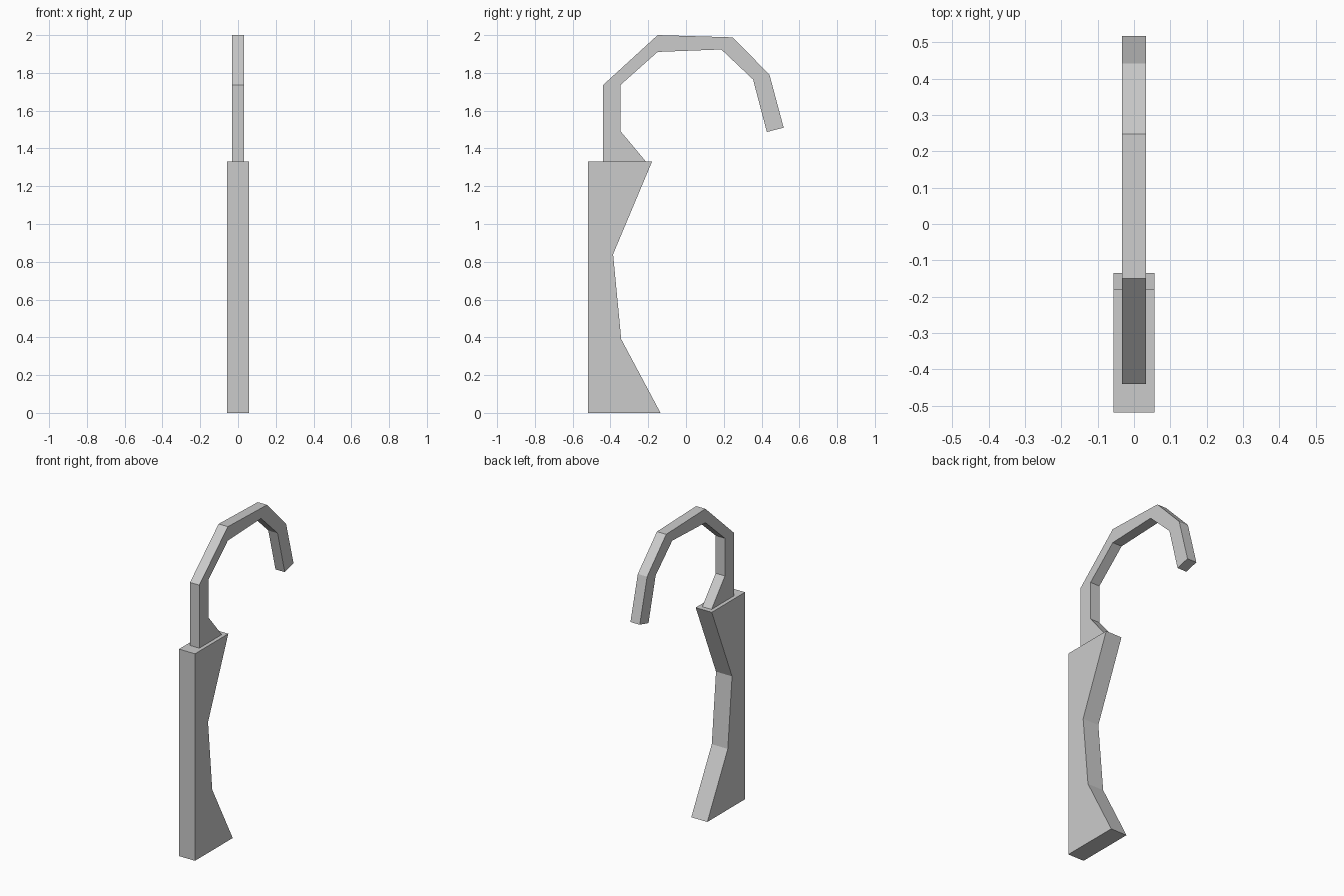
import bpy, bmesh

if "Cube" in bpy.data.objects:
    bpy.data.objects.remove(bpy.data.objects["Cube"])


def plate(name, profile, half_width):
    """Extrude a side profile of (y, z) points symmetrically along x."""
    bm = bmesh.new()
    face = bm.faces.new([bm.verts.new((-half_width, y, z)) for y, z in profile])
    ext = bmesh.ops.extrude_face_region(bm, geom=[face], use_keep_orig=True)
    verts = [g for g in ext["geom"] if isinstance(g, bmesh.types.BMVert)]
    bmesh.ops.translate(bm, verts=verts, vec=(2 * half_width, 0, 0))
    bmesh.ops.recalc_face_normals(bm, faces=bm.faces)
    mesh = bpy.data.meshes.new(name)
    bm.to_mesh(mesh)
    bm.free()
    obj = bpy.data.objects.new(name, mesh)
    bpy.context.collection.objects.link(obj)
    return obj


# Wide grip with a flat back and waisted front
plate("handle", [
    (-0.518, 0), (-0.135, 0), (-0.343, 0.39), (-0.386, 0.84),
    (-0.18, 1.33), (-0.518, 1.33)], 0.057)

# Narrower faceted hook rising from the grip
plate("hook", [
    (-0.44, 1.33), (-0.44, 1.735), (-0.15, 2.0), (0.248, 1.988),
    (0.442, 1.79), (0.517, 1.51), (0.428, 1.487), (0.355, 1.765),
    (0.187, 1.924), (-0.15, 1.911), (-0.348, 1.735), (-0.348, 1.493),
    (-0.212, 1.33)], 0.033)
